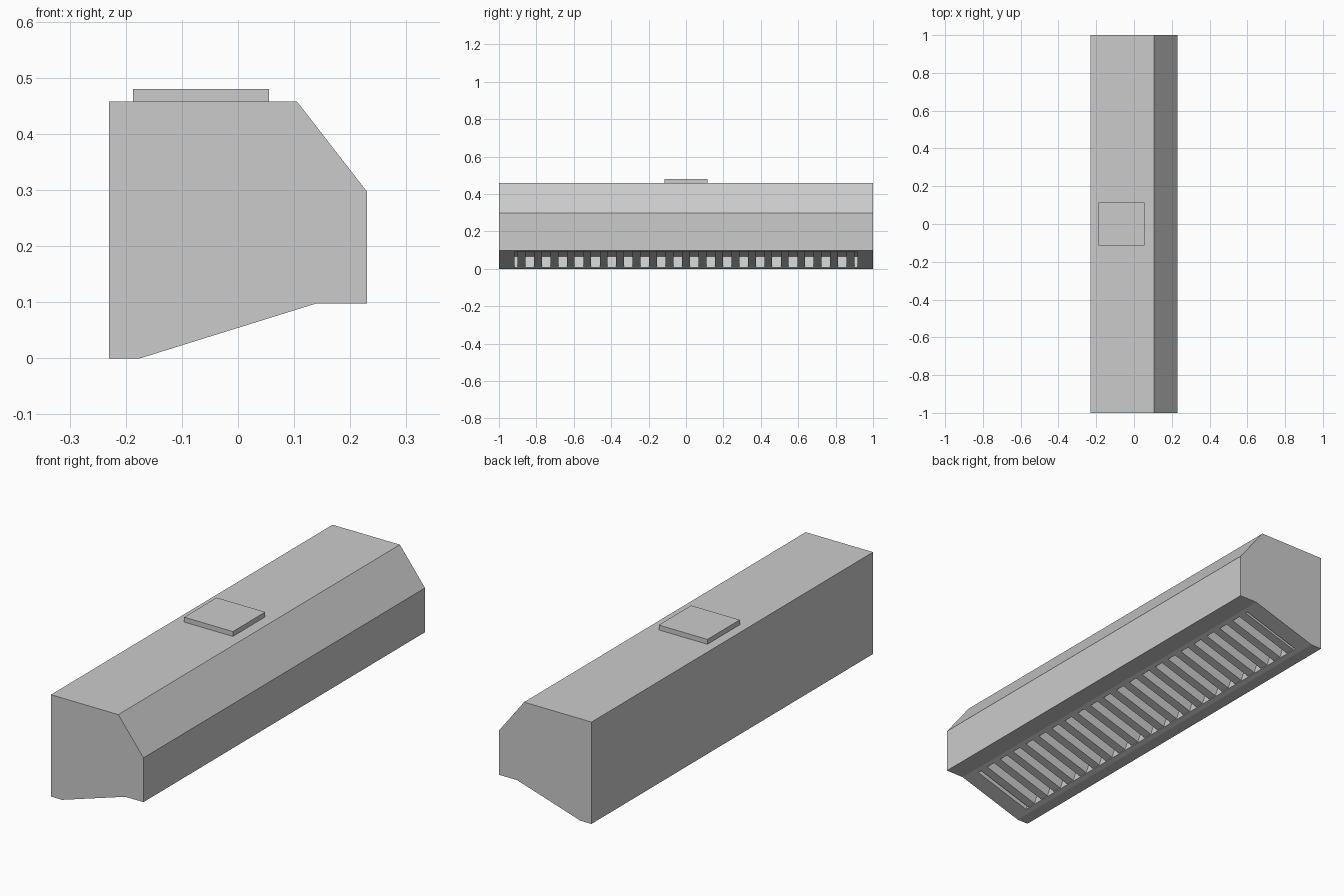
import bpy, bmesh
from mathutils import Vector, Matrix

if "Cube" in bpy.data.objects:
    bpy.data.objects.remove(bpy.data.objects["Cube"])

# Outline of the hood seen from the front (x, z); second-third points form the sloped underside
PROFILE = [(-0.23, 0), (-0.175, 0), (0.14, 0.098), (0.23, 0.098),
           (0.23, 0.297), (0.105, 0.458), (-0.23, 0.458)]
LOW = Vector((-0.175, 0, 0))
SLOPE = (Vector((0.14, 0, 0.098)) - LOW)
LENGTH = SLOPE.length
SLOPE.normalize()
INWARD = Vector((-SLOPE.z, 0, SLOPE.x))
START, END, DEPTH = 0.024, LENGTH - 0.02, 0.06


def finish(bm, name):
    bmesh.ops.recalc_face_normals(bm, faces=bm.faces)
    mesh = bpy.data.meshes.new(name)
    bm.to_mesh(mesh)
    bm.free()
    obj = bpy.data.objects.new(name, mesh)
    bpy.context.collection.objects.link(obj)
    return obj


def box(name, center, size, rotation=Matrix.Identity(4)):
    bm = bmesh.new()
    bmesh.ops.create_cube(bm, size=1, matrix=Matrix.Translation(center) @ rotation @
                          Matrix.Diagonal((*size, 1)))
    return finish(bm, name)


# Hood body: extruded profile
bm = bmesh.new()
cap = bm.faces.new([bm.verts.new((x, -1, z)) for x, z in PROFILE])
ext = bmesh.ops.extrude_face_region(bm, geom=[cap])
bmesh.ops.translate(bm, vec=(0, 2, 0),
                    verts=[g for g in ext["geom"] if isinstance(g, bmesh.types.BMVert)])
if cap.is_valid and not any(f is not cap and len(f.verts) == 7 and f.calc_center_median().y < 0
                            for f in bm.faces):
    pass
bmesh.ops.recalc_face_normals(bm, faces=bm.faces)

# Filter recess sunk into the sloped underside
slant = min(bm.faces, key=lambda f: (f.calc_center_median() - (LOW + SLOPE * LENGTH / 2)).length)
bmesh.ops.inset_individual(bm, faces=[slant], thickness=0.015)
for v in slant.verts:
    along = START if (v.co - LOW).dot(SLOPE) < LENGTH / 2 else END
    v.co = LOW + SLOPE * along + Vector((0, 0.917 if v.co.y > 0 else -0.917, 0))
recess = bmesh.ops.extrude_discrete_faces(bm, faces=[slant])["faces"][0]
bmesh.ops.translate(bm, vec=INWARD * DEPTH, verts=recess.verts)
finish(bm, "hood_body")

# Baffle slats across the recess
tilt = Matrix((SLOPE, (0, 1, 0), INWARD)).transposed().to_4x4()
mid = LOW + SLOPE * (START + END) / 2 + INWARD * (DEPTH / 2 + 0.002)
for i in range(21):
    box(f"filter_slat_{i + 1}", mid + Vector((0, (i - 10) * 0.088, 0)),
        (END - START - 0.002, 0.042, DEPTH - 0.004), tilt)

# Exhaust duct collar on the roof
box("duct_collar", Vector((-0.066, 0, 0.469)), (0.242, 0.23, 0.022))
